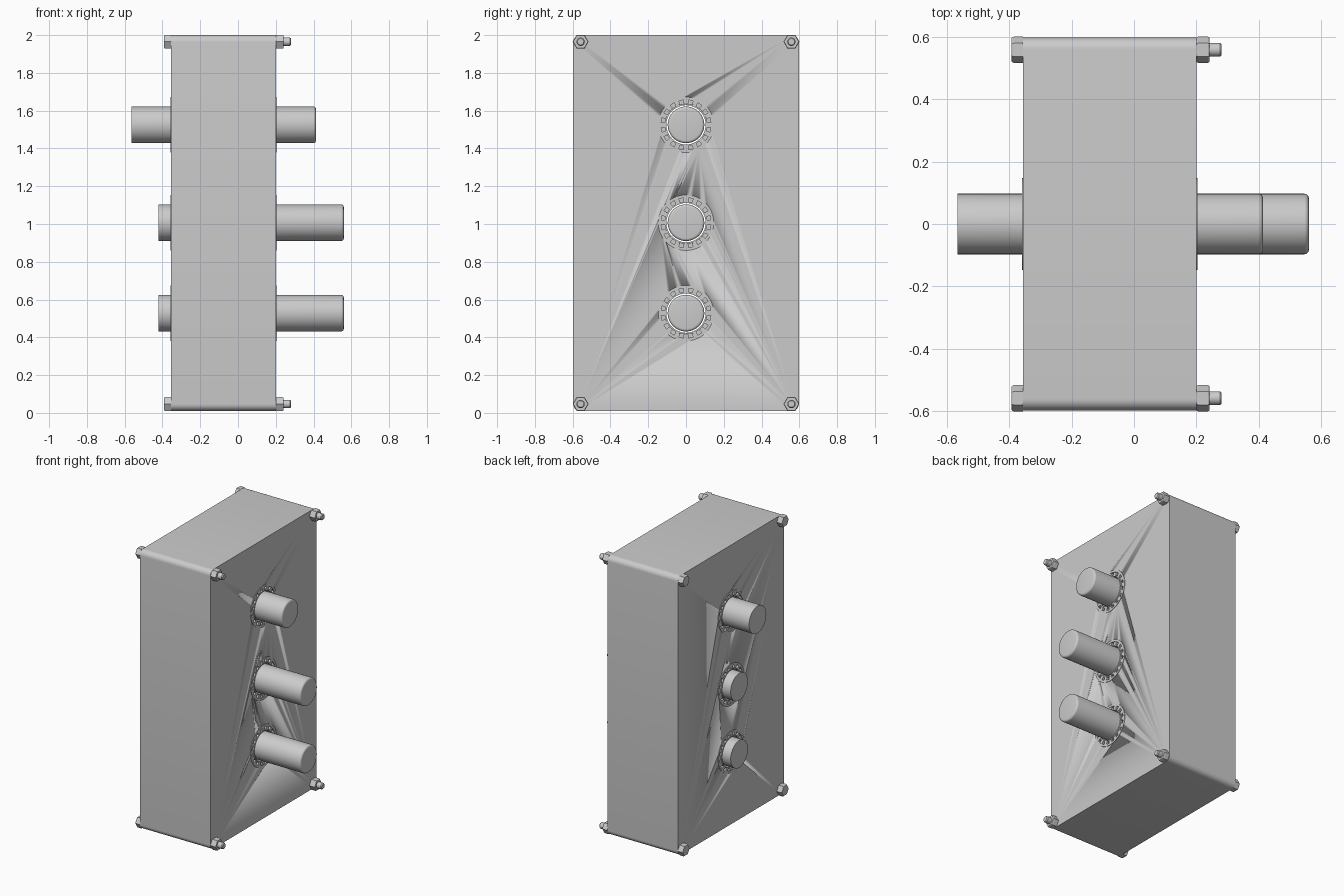
import bpy, bmesh, math
from mathutils import Matrix, Vector

cube = bpy.data.objects.get("Cube")
if cube:
    bpy.data.objects.remove(cube, do_unlink=True)

grey = bpy.data.materials.new("grey metal")
grey.use_nodes = True
grey.diffuse_color = (0.6, 0.6, 0.6, 1)
grey.node_tree.nodes["Principled BSDF"].inputs["Base Color"].default_value = (0.6, 0.6, 0.6, 1)

X_BACK, X_FACE = -0.355, 0.2      # the two large faces of the block
HALF_Y, Z_LOW, Z_TOP = 0.597, 0.01, 2.0
CORNER = 0.037
PIN_R = 0.097


def finish(bm, name, smooth=True):
    bmesh.ops.recalc_face_normals(bm, faces=bm.faces)
    mesh = bpy.data.meshes.new(name)
    bm.to_mesh(mesh)
    bm.free()
    obj = bpy.data.objects.new(name, mesh)
    bpy.context.collection.objects.link(obj)
    mesh.materials.append(grey)
    if smooth:
        bpy.ops.object.select_all(action='DESELECT')
        obj.select_set(True)
        bpy.context.view_layer.objects.active = obj
        bpy.ops.object.shade_smooth_by_angle(angle=math.radians(35))
    return obj


def lathe(name, profile, y, z, sides=48, closed=False, smooth=True):
    """Spin (x, radius) points round an axis parallel to x."""
    bm = bmesh.new()
    rings = []
    for x, r in profile:
        angles = [math.tau * i / sides for i in range(sides)]
        rings.append([bm.verts.new((x, y + r * math.cos(a), z + r * math.sin(a))) for a in angles])
    pairs = list(zip(rings, rings[1:]))
    if closed:
        pairs.append((rings[-1], rings[0]))
    else:
        bm.faces.new(rings[0])
        bm.faces.new(rings[-1])
    for a, b in pairs:
        for i in range(sides):
            j = (i + 1) % sides
            bm.faces.new((a[i], a[j], b[j], b[i]))
    return finish(bm, name, smooth)


# Block with rounded long edges
bm = bmesh.new()
bmesh.ops.create_cube(bm, size=1)
size = Vector((X_FACE - X_BACK, 2 * HALF_Y, Z_TOP - Z_LOW))
middle = Vector(((X_FACE + X_BACK) / 2, 0, (Z_TOP + Z_LOW) / 2))
for v in bm.verts:
    v.co = v.co * size + middle
long_edges = [e for e in bm.edges if abs(e.verts[0].co.x - e.verts[1].co.x) > 0.1]
bmesh.ops.bevel(bm, geom=long_edges, offset=CORNER, segments=8, profile=0.5, affect='EDGES')
block = finish(bm, "block")

# Pins: height, back end, rounded front end
pins = {"upper": (1.525, -0.565, 0.413), "middle": (1.007, -0.42, 0.56), "lower": (0.528, -0.42, 0.56)}
for label, (z, x0, x1) in pins.items():
    # Bore through the block
    bore = lathe(label + "_bore_cutter", [(X_BACK - 0.1, 0.14), (X_FACE + 0.1, 0.14)], 0, z)
    bore.hide_render = True
    bore.hide_set(True)
    cut = block.modifiers.new(label + "_bore", 'BOOLEAN')
    cut.object = bore
    cut.solver = 'EXACT'

    # Pin
    b = 0.014
    lip = [(x1 - b + b * math.sin(t), PIN_R - b + b * math.cos(t))
           for t in [math.pi / 2 * i / 5 for i in range(6)]]
    lathe(label + "_pin", [(x0, PIN_R)] + lip, 0, z)

    # Bushing with a shallow groove at each end
    a, c, deep = X_BACK - 0.003, X_FACE + 0.003, 0.025
    lathe(label + "_bushing", [
        (a, 0.147), (a, 0.132), (a + deep, 0.132), (a + deep, 0.112), (a, 0.112), (a, 0.104),
        (c, 0.104), (c, 0.112), (c - deep, 0.112), (c - deep, 0.132), (c, 0.132), (c, 0.147),
    ], 0, z, closed=True)

    # Small rollers standing in the grooves
    bm = bmesh.new()
    count = 16
    for i in range(count):
        turn = Matrix.Rotation(math.tau * i / count, 4, 'X')
        for x in (X_BACK + 0.012, X_FACE - 0.012):
            place = (Matrix.Translation((x, 0, z)) @ turn @ Matrix.Translation((0, 0.122, 0))
                     @ Matrix.Diagonal((0.026, 0.02, 0.026, 1)))
            bmesh.ops.create_cube(bm, size=1, matrix=place)
    finish(bm, label + "_rollers", smooth=False)

# Corner bolts: hexagonal head, hexagonal nut and protruding shank
R = 0.042
for side, y in (("left", 0.558), ("right", -0.558)):
    for level, z in (("top", 1.965), ("bottom", 0.047)):
        tag = level + "_" + side
        lathe(tag + "_bolt_head", [(-0.392, R * 0.9), (-0.386, R), (X_BACK, R)], y, z, 6, smooth=False)
        lathe(tag + "_nut", [(X_FACE, R * 0.92), (X_FACE + 0.005, R), (0.237, R), (0.242, R * 0.92)],
              y, z, 6, smooth=False)
        lathe(tag + "_bolt_shank", [(-0.36, 0.022), (0.275, 0.022), (0.281, 0.017)], y, z, 24)
